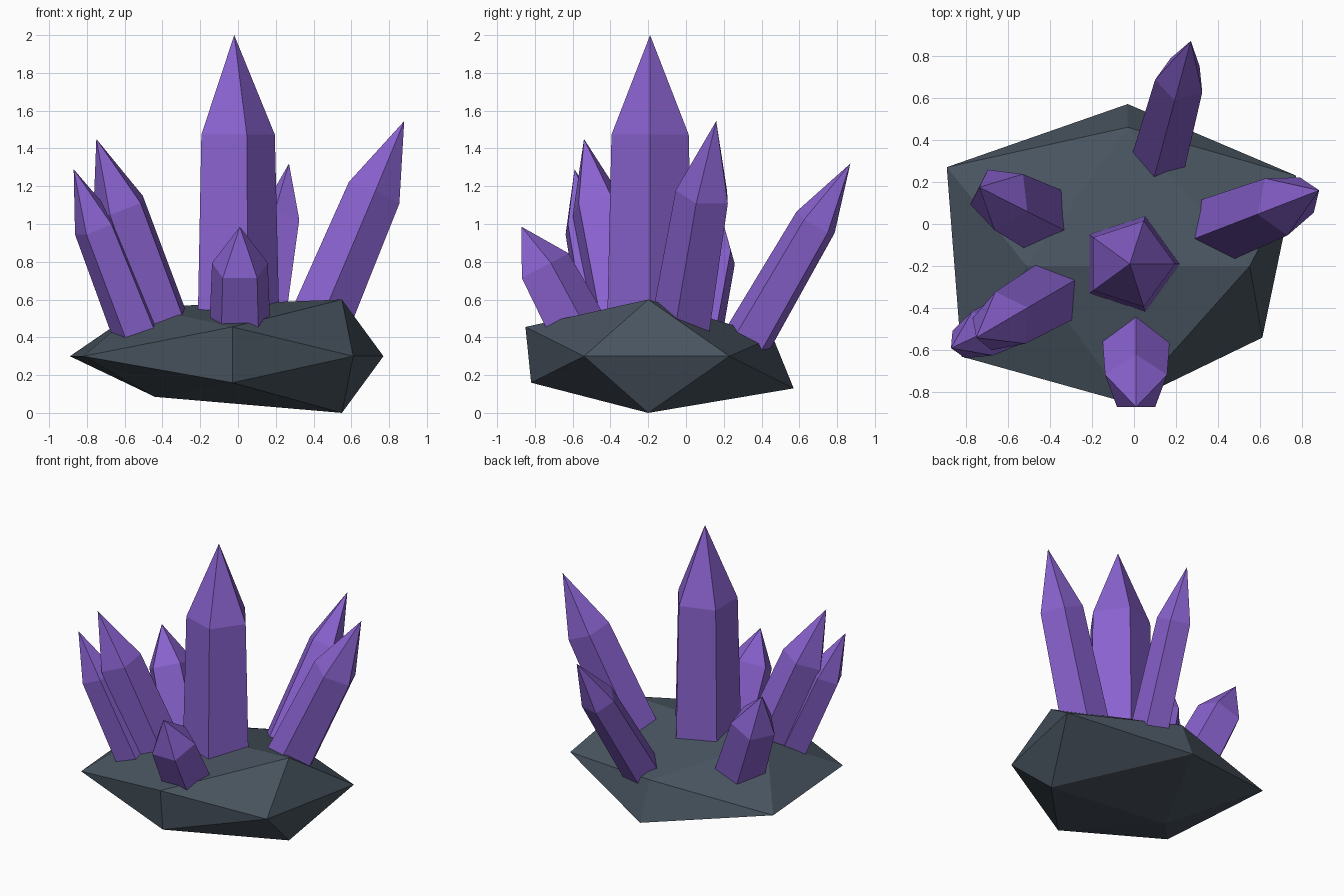
import bpy, bmesh, math
from itertools import combinations
from mathutils import Vector

if "Cube" in bpy.data.objects:
    bpy.data.objects.remove(bpy.data.objects["Cube"])


def material(name, rgb):
    m = bpy.data.materials.new(name)
    m.diffuse_color = (*rgb, 1)
    m.use_nodes = True
    m.node_tree.nodes["Principled BSDF"].inputs["Base Color"].default_value = m.diffuse_color
    return m


STONE = material("dark slate", (0.065, 0.088, 0.114))
PURPLE = material("amethyst purple", (0.25, 0.122, 0.62))


def finish(bm, name, mat):
    bmesh.ops.recalc_face_normals(bm, faces=bm.faces)
    me = bpy.data.meshes.new(name)
    bm.to_mesh(me)
    bm.free()
    me.materials.append(mat)
    ob = bpy.data.objects.new(name, me)
    bpy.context.collection.objects.link(ob)


# Rock base: an icosahedron with its corners pushed about.
# Keys are the regular corners (p = golden ratio), values the moved ones.
p = (1 + math.sqrt(5)) / 2
corners = {
    (1, 0, p): (0.55, -0.2, 0.60), (1, 0, -p): (0.55, -0.2, 0.0),
    (-1, 0, p): (-0.51, -0.2, 0.56), (-1, 0, -p): (-0.44, -0.2, 0.085),
    (0, -p, 1): (-0.03, -0.85, 0.455), (0, -p, -1): (-0.03, -0.82, 0.16),
    (0, p, 1): (-0.03, 0.46, 0.40), (0, p, -1): (-0.03, 0.57, 0.13),
    (p, -1, 0): (0.61, -0.54, 0.30), (p, 1, 0): (0.77, 0.23, 0.30),
    (-p, -1, 0): (-0.82, -0.63, 0.30), (-p, 1, 0): (-0.89, 0.27, 0.30),
}
bm = bmesh.new()
verts = {k: bm.verts.new(v) for k, v in corners.items()}
for tri in combinations(corners, 3):
    if all((Vector(a) - Vector(b)).length < 2.1 for a, b in combinations(tri, 2)):
        bm.faces.new([verts[k] for k in tri])
finish(bm, "rock_base", STONE)


# Crystal: tapered five-sided prism with a pointed tip, one ridge on the upper side
def crystal(name, base, tip, r):
    base, tip = Vector(base), Vector(tip)
    axis = (tip - base).normalized()
    lean = Vector((axis.x, axis.y, 0))
    ridge = Vector((1, 0, 0))
    if lean.length > 0.01:
        ridge = (Vector((0, 0, 1)) - axis * axis.z).normalized()
    side = axis.cross(ridge)
    bm = bmesh.new()
    rings = []
    for t, rad in ((0, r * 1.13), (0.69, r)):
        c = base.lerp(tip, t)
        angles = [math.tau * i / 5 for i in range(5)]
        rings.append([bm.verts.new(c + rad * (ridge * math.cos(a) + side * math.sin(a)))
                      for a in angles])
    low, high = rings
    top = bm.verts.new(tip)
    bm.faces.new(low)
    for i in range(5):
        j = (i + 1) % 5
        bm.faces.new((low[i], low[j], high[j], high[i]))
        bm.faces.new((high[i], high[j], top))
    finish(bm, name, PURPLE)


crystal("main_crystal", (-0.02, -0.19, 0.3), (-0.02, -0.19, 2.0), 0.215)
crystal("right_crystal", (0.353, -0.044, 0.3), (0.88, 0.16, 1.545), 0.153)
crystal("back_crystal", (0.111, 0.279, 0.3), (0.27, 0.87, 1.32), 0.122)
crystal("back_left_crystal", (-0.41, 0.01, 0.3), (-0.735, 0.175, 1.085), 0.157)
crystal("left_outer_crystal", (-0.484, -0.41, 0.3), (-0.87, -0.59, 1.29), 0.122)
crystal("left_inner_crystal", (-0.345, -0.304, 0.3), (-0.75, -0.54, 1.45), 0.15)
crystal("front_crystal", (0.01, -0.51, 0.3), (0.01, -0.87, 0.985), 0.155)
